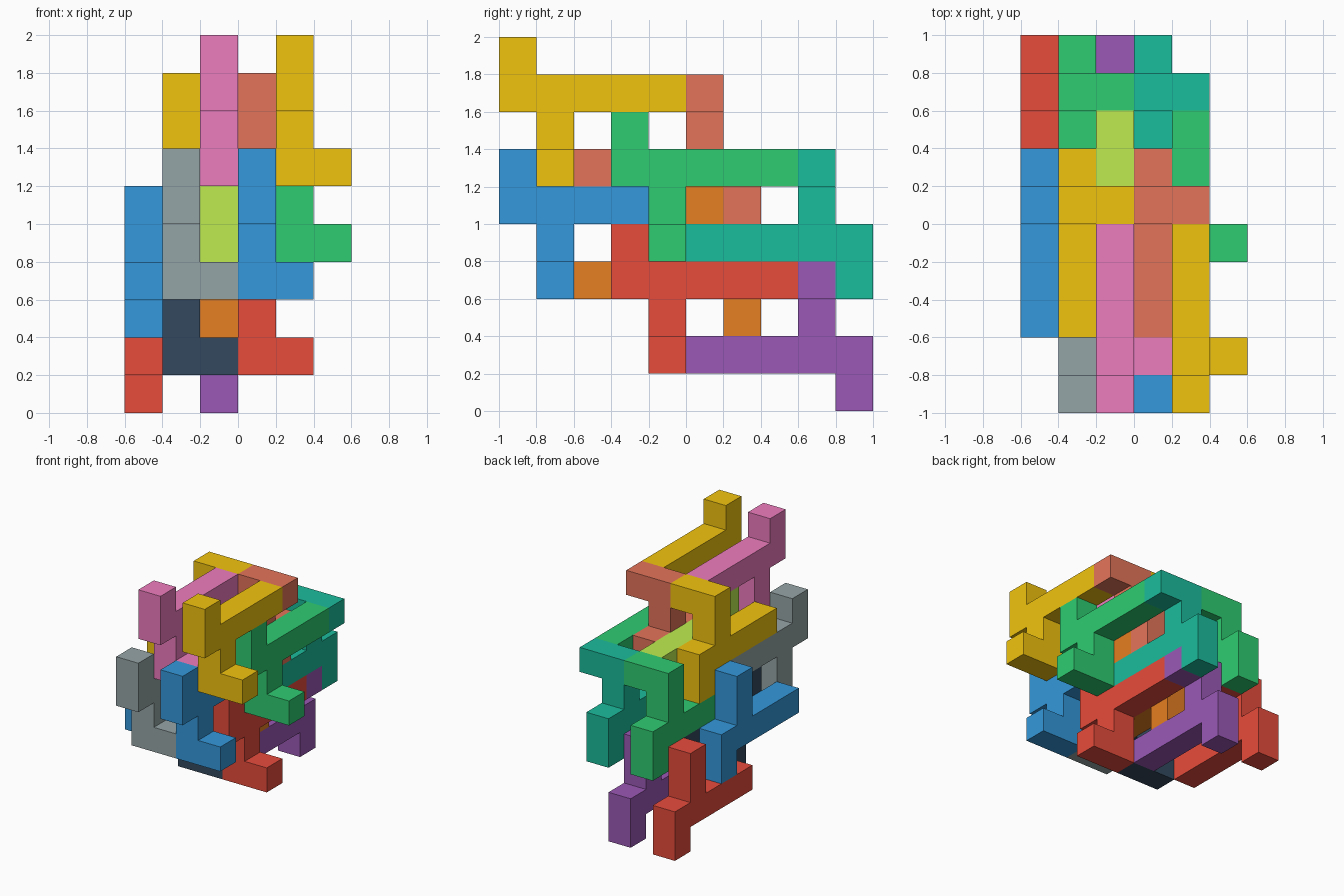
import bpy, bmesh
from mathutils import Vector

if "Cube" in bpy.data.objects:
    bpy.data.objects.remove(bpy.data.objects["Cube"])

U = 0.2                              # size of one cube cell
ORIGIN = Vector((-0.6, -1.0, 0.0))   # corner of the cell grid

# One nine-cell piece: upturned end, long bar, drop arm, side foot
HOOK = [(0, 0, 1)] + [(0, j, 0) for j in range(5)] + [(0, 1, -1), (0, 1, -2), (1, 1, -2)]
# The same piece turned half way round the x axis
TURNED = [(x, 4 - y, -z) for x, y, z in HOOK]

COLOURS = {
    "gold": "F1C40F", "pink": "EE7DBE", "green": "2ECC71", "lime": "BFEC50",
    "blue": "3498DB", "grey": "95A5A6", "red": "E74C3C", "slate": "34495E",
    "coral": "E4755A", "teal": "1ABC9C", "orange": "E67E22", "purple": "9B59B6",
}


def material(name):
    mat = bpy.data.materials.get(name)
    if mat is None:
        mat = bpy.data.materials.new(name)
        h = COLOURS[name]
        rgb = [int(h[i:i + 2], 16) / 255 for i in (0, 2, 4)]
        lin = [c / 12.92 if c <= 0.04045 else ((c + 0.055) / 1.055) ** 2.4 for c in rgb]
        mat.diffuse_color = (*lin, 1.0)
        mat.use_nodes = True
        mat.node_tree.nodes["Principled BSDF"].inputs["Base Color"].default_value = mat.diffuse_color
    return mat


def cell_face(cell, axis, sign):
    """Four grid corners of one cell side, wound to face outward."""
    a, b = (axis + 1) % 3, (axis + 2) % 3
    ring = [(0, 0), (1, 0), (1, 1), (0, 1)]
    corners = []
    for p, q in (ring if sign > 0 else ring[::-1]):
        c = list(cell)
        c[axis] += 1 if sign > 0 else 0
        c[a] += p
        c[b] += q
        corners.append(tuple(c))
    return corners


def piece(name, shape, offset, colour):
    cells = {tuple(c + o for c, o in zip(cell, offset)) for cell in shape}
    bm = bmesh.new()
    verts = {}
    for cell in sorted(cells):
        for axis in range(3):
            for sign in (-1, 1):
                near = list(cell)
                near[axis] += sign
                if tuple(near) in cells:
                    continue
                ring = []
                for c in cell_face(cell, axis, sign):
                    if c not in verts:
                        verts[c] = bm.verts.new(ORIGIN + Vector(c) * U)
                    ring.append(verts[c])
                bm.faces.new(ring)
    # merge the cell squares into clean flat sides
    bmesh.ops.dissolve_limit(bm, angle_limit=0.01, verts=bm.verts[:], edges=bm.edges[:])
    mesh = bpy.data.meshes.new(name)
    bm.to_mesh(mesh)
    bm.free()
    mesh.materials.append(material(colour))
    bpy.context.collection.objects.link(bpy.data.objects.new(name, mesh))


# Layers: shape, right column x, (y, z) of the bar, right and left colours
LAYERS = [
    ("upper_front_hook", HOOK, 4, (0, 8), ("gold", "pink")),
    ("upper_back_hook", HOOK, 4, (3, 6), ("green", "lime")),
    ("lower_front_hook", HOOK, 3, (0, 5), ("blue", "grey")),
    ("lower_back_hook", HOOK, 3, (3, 3), ("red", "slate")),
    ("upper_front_turned", TURNED, 3, (2, 6), ("coral", "gold")),
    ("upper_back_turned", TURNED, 3, (5, 4), ("teal", "green")),
    ("lower_front_turned", TURNED, 2, (2, 3), ("orange", "blue")),
    ("lower_back_turned", TURNED, 2, (5, 1), ("purple", "red")),
]
for name, shape, x, (y, z), colours in LAYERS:
    for n, side in enumerate(("right", "left")):
        piece(f"{name}_{side}", shape, (x - 2 * n, y, z), colours[n])
